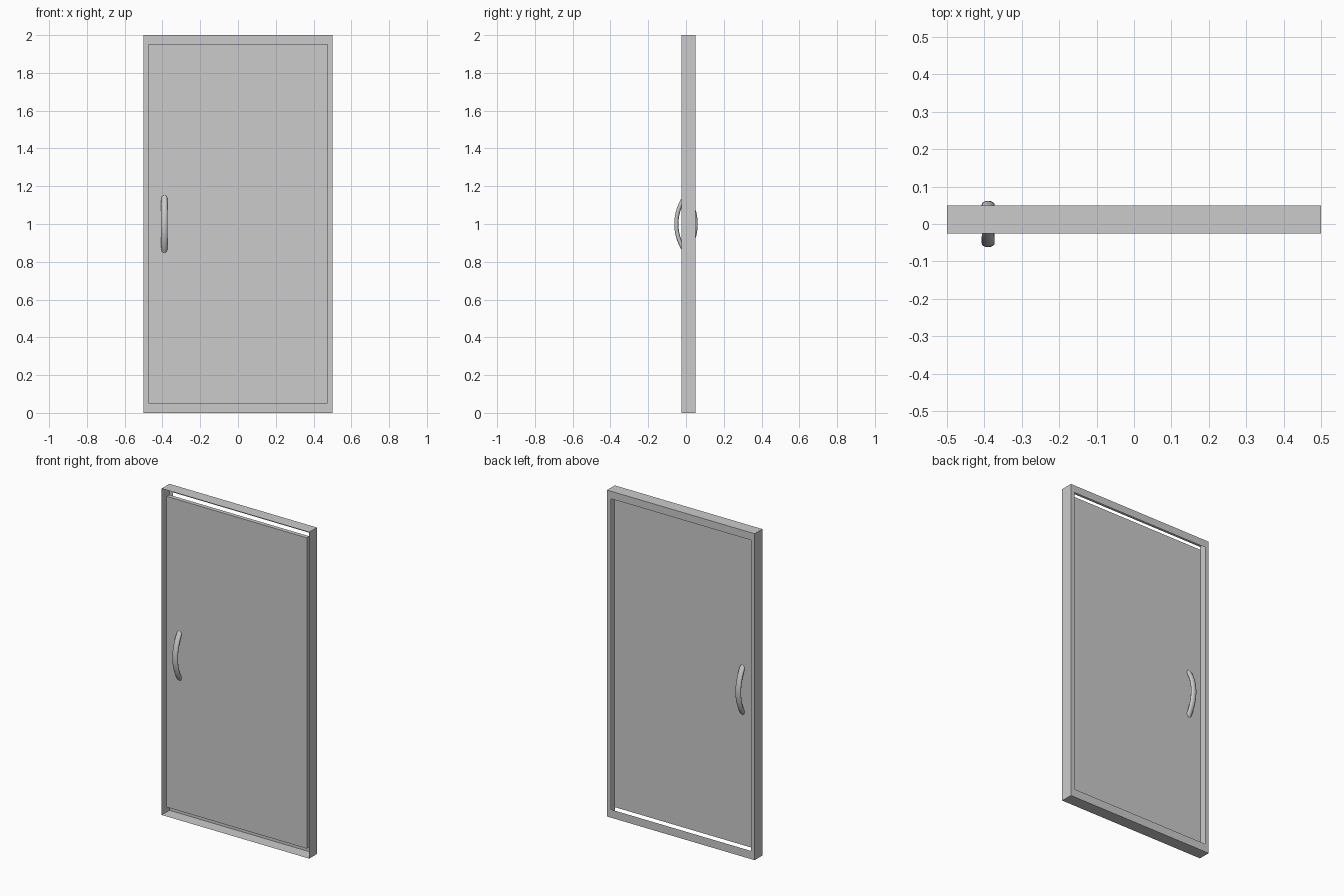
import bpy, bmesh, math

if "Cube" in bpy.data.objects:
    bpy.data.objects.remove(bpy.data.objects["Cube"])

def make_object(name, bm, smooth=False):
    mesh = bpy.data.meshes.new(name)
    bm.to_mesh(mesh)
    bm.free()
    ob = bpy.data.objects.new(name, mesh)
    bpy.context.collection.objects.link(ob)
    if smooth:
        bpy.context.view_layer.objects.active = ob
        ob.select_set(True)
        bpy.ops.object.shade_smooth_by_angle(angle=math.radians(40))
        ob.select_set(False)
    return ob

def loop(bm, x, z0, z1, y):
    """Rectangle of vertices facing the front."""
    return [bm.verts.new(p) for p in ((-x, y, z0), (x, y, z0), (x, y, z1), (-x, y, z1))]

def bridge(bm, a, b):
    n = len(a)
    for i in range(n):
        j = (i + 1) % n
        bm.faces.new((a[i], a[j], b[j], b[i]))

# Door frame: thin outer walls, open at the front, with a flat lip at the back
bm = bmesh.new()
front = loop(bm, 0.5, 0, 2, -0.025)
back = loop(bm, 0.5, 0, 2, 0.05)
lip = loop(bm, 0.475, 0.05, 1.954, 0.05)
bridge(bm, back, front)
bridge(bm, lip, back)
bmesh.ops.recalc_face_normals(bm, faces=bm.faces)
back_lip = max(bm.faces, key=lambda f: f.normal.y * f.normal.y)
if back_lip.normal.y < 0:
    bmesh.ops.reverse_faces(bm, faces=bm.faces)
make_object("door_frame", bm)

# Door panel: slab in the middle of the frame
bm = bmesh.new()
a = loop(bm, 0.475, 0.05, 1.954, -0.0125)
b = loop(bm, 0.475, 0.05, 1.954, 0.0125)
bridge(bm, a, b)
bm.faces.new(a)
bm.faces.new(b)
bmesh.ops.recalc_face_normals(bm, faces=bm.faces)
make_object("door_panel", bm)

# Bowed pull handles: flattened oval swept along an arc, one per side
def handle(name, side):
    bm = bmesh.new()
    radius, apex, half = 0.25, 0.051, math.asin(0.148 / 0.25)
    steps, sides = 24, 16
    rings = []
    for i in range(steps + 1):
        t = half * (2 * i / steps - 1)
        taper = 1 - 0.12 * abs(t / half) ** 3
        ring = []
        for k in range(sides):
            u = 2 * math.pi * k / sides
            r = radius + 0.011 * math.sin(u)
            out = apex - radius + r * math.cos(t)
            ring.append(bm.verts.new((-0.39 + 0.0175 * taper * math.cos(u),
                                      side * out, 1 + r * math.sin(t))))
        rings.append(ring)
    for p, q in zip(rings, rings[1:]):
        bridge(bm, p, q)
    bm.faces.new(rings[0])
    bm.faces.new(rings[-1])
    bmesh.ops.recalc_face_normals(bm, faces=bm.faces)
    make_object(name, bm, smooth=True)

handle("front_handle", -1)
handle("back_handle", 1)
